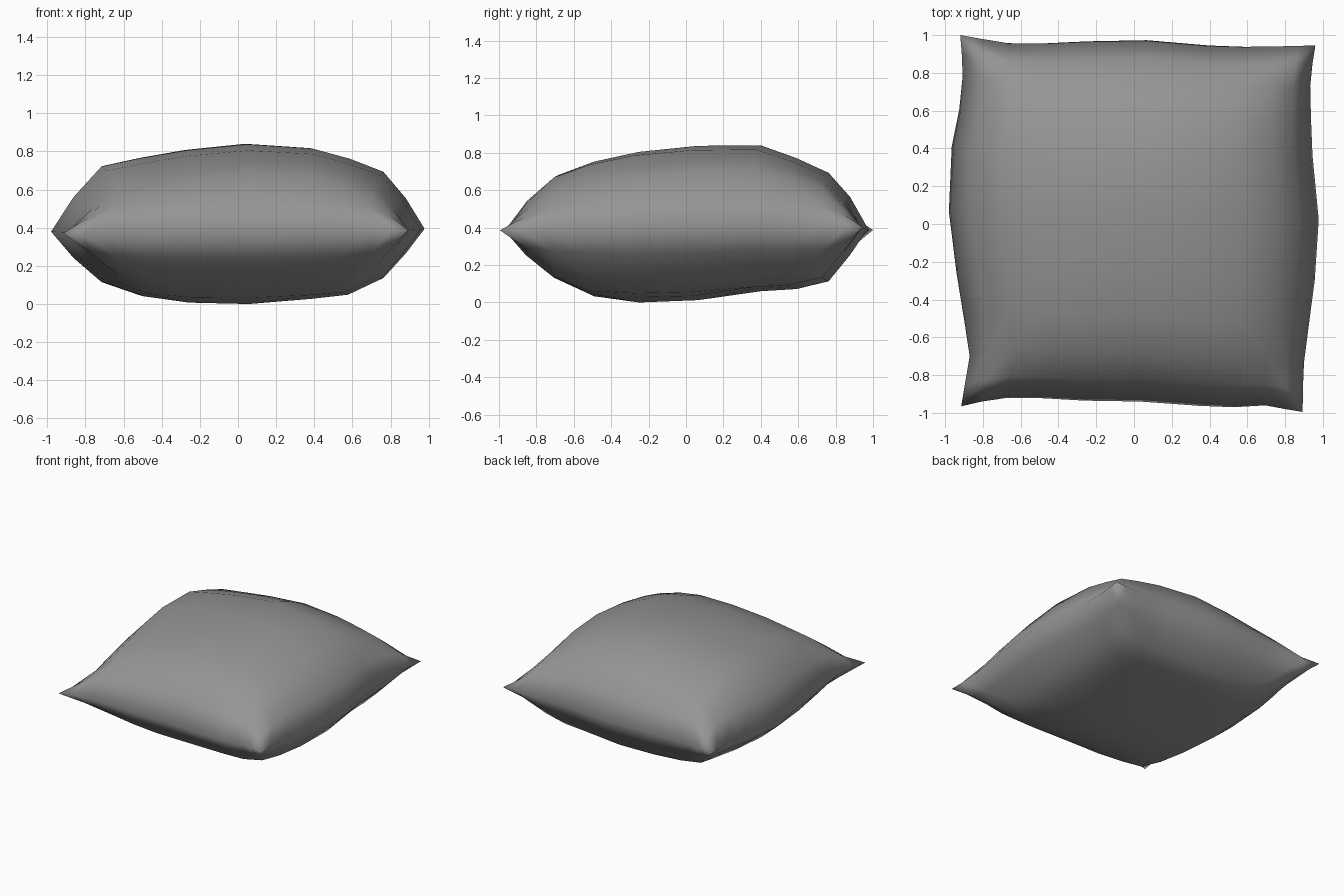
import bpy, bmesh

if "Cube" in bpy.data.objects:
    bpy.data.objects.remove(bpy.data.objects["Cube"])

# Grid stations across the pillow in both directions
S = [-1, -.88, -.73, -.53, -.28, .05, .4, .6, .78, .9, 1]
N = len(S)
ENDS = (0, N - 1)

# Seam outline: left/right x along y, front/back y along x
LEFT = [-.915, -.895, -.87, -.90, -.94, -.98, -.965, -.925, -.907, -.912, -.92]
RIGHT = [.893, .894, .90, .925, .957, .978, .945, .937, .933, .945, .96]
FRONT = [-.965, -.94, -.92, -.922, -.935, -.94, -.963, -.97, -.96, -.98, -.995]
BACK = [1.0, .98, .957, .956, .967, .973, .945, .938, .94, .943, .945]

# Puffiness above and below the seam, across x and across y
TOP_X = [0, .18, .34, .38, .42, .45, .425, .37, .30, .16, 0]
TOP_Y = [0, .17, .30, .37, .42, .45, .45, .38, .30, .17, 0]
LOW_X = [0, .14, .27, .34, .375, .385, .36, .34, .26, .13, 0]
LOW_Y = [0, .14, .26, .35, .385, .375, .33, .32, .28, .14, 0]


def lerp(a, b, s):
    return a + (b - a) * (s + 1) / 2


def height(i, j, px, py, boxy):
    a, b = px[i] / max(px), py[j] / max(py)
    return max(px) * ((1 - boxy) * a * b + boxy * min(a, b))


bm = bmesh.new()


def cushion_side(px, py, sign, boxy, seam=None):
    g = {}
    for i in range(N):
        for j in range(N):
            if seam and (i in ENDS or j in ENDS):
                g[i, j] = seam[i, j]
                continue
            x = lerp(LEFT[j], RIGHT[j], S[i])
            y = lerp(FRONT[i], BACK[i], S[j])
            z = .385 + .008 * (x + y) + sign * height(i, j, px, py, boxy)
            g[i, j] = bm.verts.new((x, y, z))
    for i in range(N - 1):
        for j in range(N - 1):
            q = [g[i, j], g[i + 1, j], g[i + 1, j + 1], g[i, j + 1]]
            # Split every quad along the diagonal running to its nearest corner
            if (S[i] < 0) != (S[j] < 0):
                q = q[1:] + q[:1]
            for t in ((q[0], q[1], q[2]), (q[0], q[2], q[3])):
                bm.faces.new(t if sign > 0 else t[::-1])
    return g


# Upper and lower halves share the seam vertices
upper = cushion_side(TOP_X, TOP_Y, 1, .1)
cushion_side(LOW_X, LOW_Y, -1, .5, upper)
low = min(v.co.z for v in bm.verts)
bmesh.ops.translate(bm, verts=bm.verts, vec=(0, 0, -low))

mesh = bpy.data.meshes.new("pillow")
bm.to_mesh(mesh)
bm.free()
for p in mesh.polygons:
    p.use_smooth = True
pillow = bpy.data.objects.new("pillow", mesh)
bpy.context.collection.objects.link(pillow)

# Dark grey fabric
fabric = bpy.data.materials.new("grey_fabric")
fabric.diffuse_color = (.3, .3, .3, 1)
fabric.use_nodes = True
fabric.node_tree.nodes["Principled BSDF"].inputs["Base Color"].default_value = fabric.diffuse_color
mesh.materials.append(fabric)
